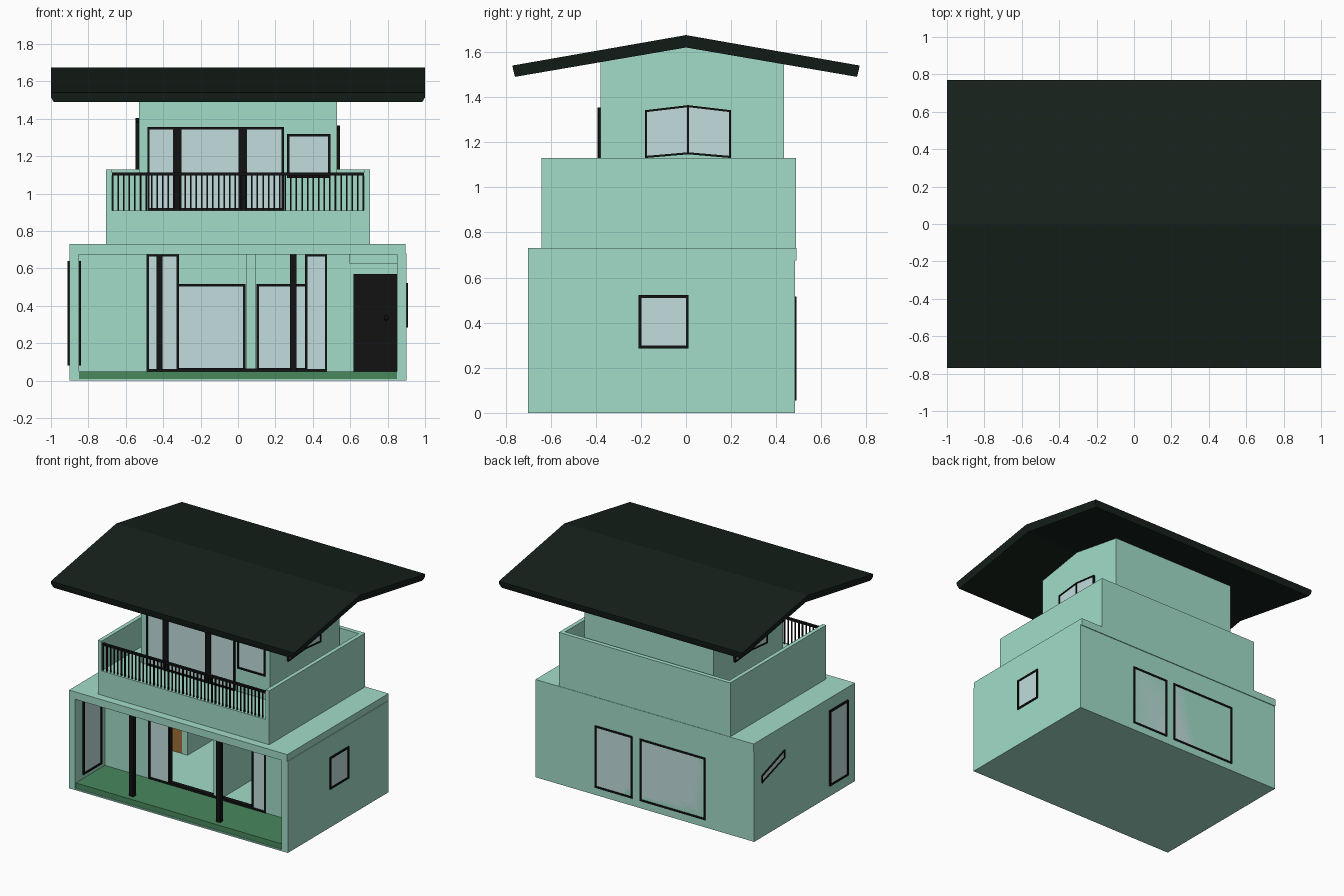
import bpy, bmesh
from mathutils import Vector

if "Cube" in bpy.data.objects:
    bpy.data.objects.remove(bpy.data.objects["Cube"])


def material(name, r, g, b):
    m = bpy.data.materials.new(name)
    m.diffuse_color = (r, g, b, 1)
    m.use_nodes = True
    m.node_tree.nodes["Principled BSDF"].inputs["Base Color"].default_value = m.diffuse_color
    return m


MINT = material("mint_plaster", .36, .72, .58)
DARK = material("dark_roof", .008, .015, .011)
BLACK = material("black_metal", .006, .006, .006)
GLASS = material("pale_glass", .54, .72, .72)
GREEN = material("green_floor", .065, .25, .11)
WOOD = material("brown_wood", .35, .16, .04)


def add_prism(bm, pts, axis, a, b):
    """Extrude a 2D outline along an axis; outline axes are the other two in order."""
    def place(p, d):
        c = list(p)
        c.insert("xyz".index(axis), d)
        return bm.verts.new(c)
    lo, hi = [place(p, a) for p in pts], [place(p, b) for p in pts]
    bm.faces.new(lo)
    bm.faces.new(hi)
    n = len(pts)
    for i in range(n):
        j = (i + 1) % n
        bm.faces.new((lo[i], lo[j], hi[j], hi[i]))


def finish(bm, name, mat):
    bmesh.ops.recalc_face_normals(bm, faces=bm.faces)
    me = bpy.data.meshes.new(name)
    bm.to_mesh(me)
    bm.free()
    me.materials.append(mat)
    ob = bpy.data.objects.new(name, me)
    bpy.context.collection.objects.link(ob)
    return ob


def prism(name, pts, axis, a, b, mat):
    bm = bmesh.new()
    add_prism(bm, pts, axis, a, b)
    return finish(bm, name, mat)


def rect(u0, u1, v0, v1):
    return [(u0, v0), (u1, v0), (u1, v1), (u0, v1)]


def box(name, x0, x1, y0, y1, z0, z1, mat=MINT):
    return prism(name, rect(x0, x1, y0, y1), "z", z0, z1, mat)


def inset(pts, w):
    """Mitred inset of a counter-clockwise outline."""
    out, n = [], len(pts)
    for i in range(n):
        p = Vector(pts[i])
        d1 = (p - Vector(pts[i - 1])).normalized()
        d2 = (Vector(pts[(i + 1) % n]) - p).normalized()
        n1, n2 = Vector((-d1.y, d1.x)), Vector((-d2.y, d2.x))
        out.append(tuple(p + (n1 + n2) * (w / (1 + n1.dot(n2)))))
    return out


def window(name, pts, axis, a, b, w=.013):
    inner = inset(pts, w)
    bm = bmesh.new()
    for i in range(4):
        j = (i + 1) % 4
        add_prism(bm, [pts[i], pts[j], inner[j], inner[i]], axis, a, b)
    finish(bm, name + "_frame", BLACK)
    prism(name + "_glass", inner, axis, a + .006, b - .006, GLASS)


# Ground floor shell
box("base_slab", -.9, .9, -.7, .484, 0, .01)
box("porch_floor", -.85, .85, -.692, -.35, .01, .05, GREEN)
box("interior_floor", -.85, .85, -.35, .435, .01, .05)
box("left_wall", -.9, -.85, -.7, .484, .01, .68)
box("right_wall", .85, .9, -.7, .484, .01, .68)
box("back_wall", -.85, .85, .435, .484, .01, .68)
box("front_wall_left", -.85, -.485, -.35, -.3, .05, .68)
box("front_wall_right", .475, .85, -.35, -.3, .05, .68)
box("entry_lintel", .595, .85, -.40, -.35, .625, .68)
box("ceiling_slab", -.9, .895, -.7, .49, .675, .73)
box("middle_partition", .045, .095, -.35, .435, .05, .68)
box("stair_partition", -.53, -.485, .1, .435, .05, .68)

# Stairs climbing toward the front
for i in range(9):
    y = .435 - i * .037
    box("stair_step", -.85, -.53, y - .037, y, .05, .11 + i * .06, WOOD)

# Porch columns
for x in (-.42, .295):
    box("porch_column", x - .017, x + .017, -.655, -.62, .05, .68, BLACK)

# Ground floor glazing and open sliding door track
window("sliding_door_left", rect(-.49, -.315, .05, .677), "y", -.355, -.32)
window("sliding_door_right", rect(.358, .477, .05, .677), "y", -.355, -.32)
box("sliding_track", -.315, .358, -.355, -.32, .05, .066, BLACK)
window("back_window_large", rect(-.5, .04, .055, .517), "y", .425, .49)
window("back_window_small", rect(.1, .41, .055, .517), "y", .425, .49)
window("porch_side_window", rect(-.61, -.395, .08, .64), "x", -.912, -.84)
window("right_side_window", rect(-.21, .012, .285, .523), "x", .84, .908)
window("stair_window", [(.13, .492), (.40, .405), (.40, .46), (.13, .553)],
       "x", -.908, -.845, .008)

# Entry door with knob
box("entry_door", .618, .85, -.362, -.35, .05, .57, BLACK)
bpy.ops.mesh.primitive_uv_sphere_add(segments=12, ring_count=8, radius=.013,
                                     location=(.793, -.378, .335))
bpy.context.object.name = "door_knob"
bpy.context.object.data.materials.append(BLACK)

# Upper terrace: solid base with parapets on three sides
box("terrace_base", -.705, .705, -.64, .487, .73, .91)
for s in (-1, 1):
    a, b = sorted((s * .705, s * .675))
    box("side_parapet", a, b, -.64, .487, .91, 1.13)
box("back_parapet", -.675, .675, .455, .487, .91, 1.13)

# Balcony railing
box("top_rail", -.675, .675, -.635, -.615, 1.098, 1.112, BLACK)
bm = bmesh.new()
N = 46
for i in range(N):
    x = -.67 + 1.34 * i / (N - 1)
    add_prism(bm, rect(x - .004, x + .004, -.629, -.621), "z", .91, 1.1)
finish(bm, "balusters", BLACK)

# Upper storey with gabled ends
prism("upper_storey", [(-.38, .91), (.435, .91), (.435, 1.55), (0, 1.625), (-.38, 1.56)],
      "x", -.53, .53, MINT)
for x0, x1 in ((-.485, -.32), (-.333, .03), (.017, .245)):
    window("balcony_door", rect(x0, x1, .91, 1.355), "y", -.39, -.37)
for x in (-.325, .025):
    box("balcony_door_stile", x - .022, x + .022, -.392, -.37, .91, 1.355, BLACK)
window("upper_front_window", rect(.263, .494, 1.083, 1.318), "y", -.39, -.37)

# Peaked two-pane side windows
for side, a, b, rise in (("right", .515, .546, 0), ("left", -.548, -.515, .04)):
    window(side + "_gable_pane_front",
           [(-.182, 1.13), (.014, 1.147), (.014, 1.365 + rise), (-.182, 1.342 + rise)],
           "x", a, b, .009)
    window(side + "_gable_pane_back",
           [(.005, 1.147), (.2, 1.13), (.2, 1.342 + rise), (.005, 1.365 + rise)],
           "x", a, b, .009)

# Gable roof, underside pulled in slightly at the ends
roof = prism("roof", [(-.77, 1.54), (-.765, 1.515), (-.758, 1.49), (0, 1.62),
                      (.758, 1.49), (.765, 1.515), (.77, 1.54), (0, 1.675)],
             "x", -1, 1, DARK)
for v in roof.data.vertices:
    if v.co.z < 1.5 or 1.6 < v.co.z < 1.65:
        v.co.x *= .985
